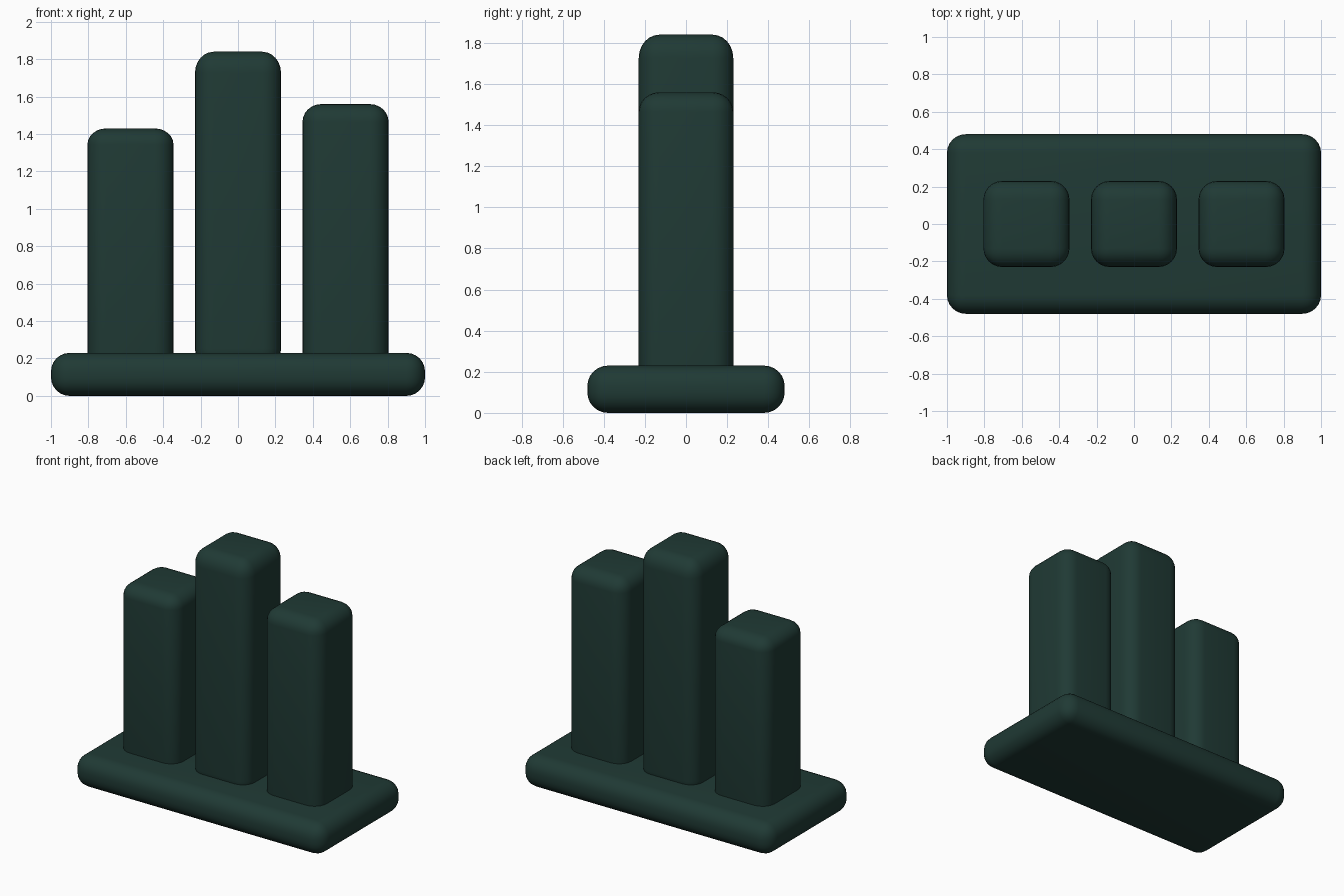
import bpy, bmesh

if "Cube" in bpy.data.objects:
    bpy.data.objects.remove(bpy.data.objects["Cube"])

green = bpy.data.materials.new("dark_green")
green.diffuse_color = (0.014, 0.042, 0.035, 1)
green.use_nodes = True
green.node_tree.nodes["Principled BSDF"].inputs["Base Color"].default_value = green.diffuse_color


def rounded_box(name, size, centre, radius, z_scale=1.0):
    """Smooth box with rounded edges; z_scale stretches it after rounding."""
    bm = bmesh.new()
    bmesh.ops.create_cube(bm, size=1)
    bmesh.ops.scale(bm, vec=size, verts=bm.verts)
    bmesh.ops.bevel(bm, geom=bm.edges[:], offset=radius, segments=6,
                    profile=0.5, affect='EDGES', clamp_overlap=True)
    bmesh.ops.scale(bm, vec=(1, 1, z_scale), verts=bm.verts)
    for f in bm.faces:
        f.smooth = True
    mesh = bpy.data.meshes.new(name)
    bm.to_mesh(mesh)
    bm.free()
    mesh.materials.append(green)
    obj = bpy.data.objects.new(name, mesh)
    obj.location = centre
    bpy.context.collection.objects.link(obj)
    return obj


# Base slab
rounded_box("base", (2.0, 0.96, 0.23), (0, 0, 0.115), 0.1)

# Three upright bars: one bar shape stretched to each height
WIDTH, LENGTH, BOTTOM = 0.46, 1.5, 0.14
for name, x, top in (("left_bar", -0.575, 1.43),
                     ("middle_bar", 0.0, 1.84),
                     ("right_bar", 0.575, 1.56)):
    rounded_box(name, (WIDTH, WIDTH, LENGTH), (x, 0, (top + BOTTOM) / 2),
                0.1, (top - BOTTOM) / LENGTH)
